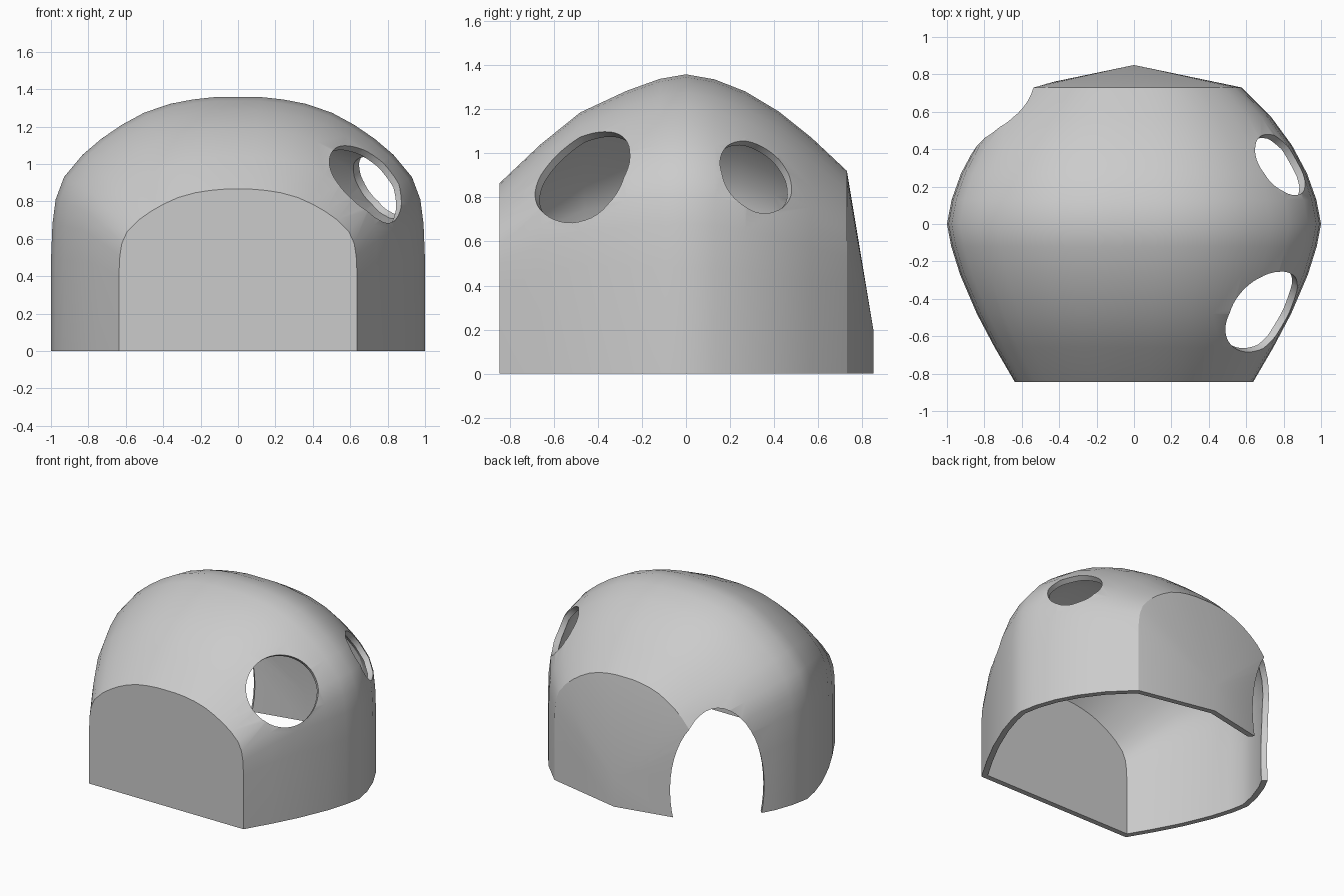
import bpy, bmesh
from mathutils import Vector

if "Cube" in bpy.data.objects:
    bpy.data.objects.remove(bpy.data.objects["Cube"])

# half arch at the widest section: (x, z), from wall up to crown
ARCH = [(1, .48), (.992, .68), (.975, .81), (.93, .93), (.83, 1.05), (.73, 1.135), (.62, 1.21),
        (.5, 1.275), (.36, 1.322), (.24, 1.345), (.12, 1.358)]
# sections from front to back: (y, half width, crown height)
SECTIONS = [(-.845, .637, .865), (-.66, .745, 1.04), (-.48, .84, 1.185), (-.27, .93, 1.283),
            (-.12, .977, 1.337), (0, 1, 1.358), (.13, .975, 1.335), (.27, .925, 1.28),
            (.42, .845, 1.19), (.57, .735, 1.07), (.73, .575, .92)]


def section(y, w, h):
    k = 1 - 1.3 * (1 - w) if y < 0 else 1 - 1.0 * (1 - w)
    right = [(w, 0)] + [(x * w, h - (1.358 - z) * k) for x, z in ARCH]
    left = [(-x, z) for x, z in reversed(right)]
    return [(x, y, z) for x, z in right + left]


# dome: arches lofted along y, flat front, pointed fan at the back
bm = bmesh.new()
rings = [[bm.verts.new(p) for p in section(*s)] for s in SECTIONS]
for a, b in zip(rings, rings[1:]):
    for i in range(len(a) - 1):
        bm.faces.new((a[i], b[i], b[i + 1], a[i + 1]))
bm.faces.new(rings[0])
apex = bm.verts.new((0, .85, .2))
foot = bm.verts.new((0, .85, 0))
back = rings[-1]
for i in range(1, len(back) - 2):
    bm.faces.new((apex, back[i + 1], back[i]))
bm.faces.new((foot, apex, back[1], back[0]))
bm.faces.new((foot, back[-1], back[-2], apex))
bmesh.ops.recalc_face_normals(bm, faces=bm.faces)
front = min(bm.faces, key=lambda f: f.calc_center_median().y)
front.normal_update()
if front.normal.y > 0:
    bmesh.ops.reverse_faces(bm, faces=bm.faces)
mesh = bpy.data.meshes.new("dome_shell")
bm.to_mesh(mesh)
bm.free()
dome = bpy.data.objects.new("dome_shell", mesh)
bpy.context.collection.objects.link(dome)

# wall thickness
solid = dome.modifiers.new("thickness", 'SOLIDIFY')
solid.thickness = .04
solid.offset = -1
solid.use_even_offset = True

# openings: two round windows and an oval doorway
OPENINGS = [("front_window", (.69, -.465, .9), (.65, -.51, .56), .25, .25),
            ("rear_window", (.785, .315, .895), (.747, .48, .46), .188, .188),
            ("doorway", (-.65, .56, .2), (-.68, .73, 0), .32, .6)]
cutters = []
for name, pos, axis, rx, ry in OPENINGS:
    bpy.ops.mesh.primitive_cylinder_add(vertices=48, radius=1, depth=1, location=pos)
    c = bpy.context.object
    c.name = name + "_cutter"
    c.rotation_euler = Vector(axis).to_track_quat('Z', 'Y').to_euler()
    c.scale = (rx, ry, .8)
    c.hide_render = True
    m = dome.modifiers.new(name, 'BOOLEAN')
    m.operation = 'DIFFERENCE'
    m.solver = 'EXACT'
    m.object = c
    cutters.append(c)

# bake the cuts and shade
bpy.context.view_layer.update()
deps = bpy.context.evaluated_depsgraph_get()
baked = bpy.data.meshes.new_from_object(dome.evaluated_get(deps))
dome.modifiers.clear()
dome.data = baked
for c in cutters:
    bpy.data.objects.remove(c)
bpy.ops.object.select_all(action='DESELECT')
dome.select_set(True)
bpy.context.view_layer.objects.active = dome
bpy.ops.object.shade_smooth_by_angle(angle=.52)
